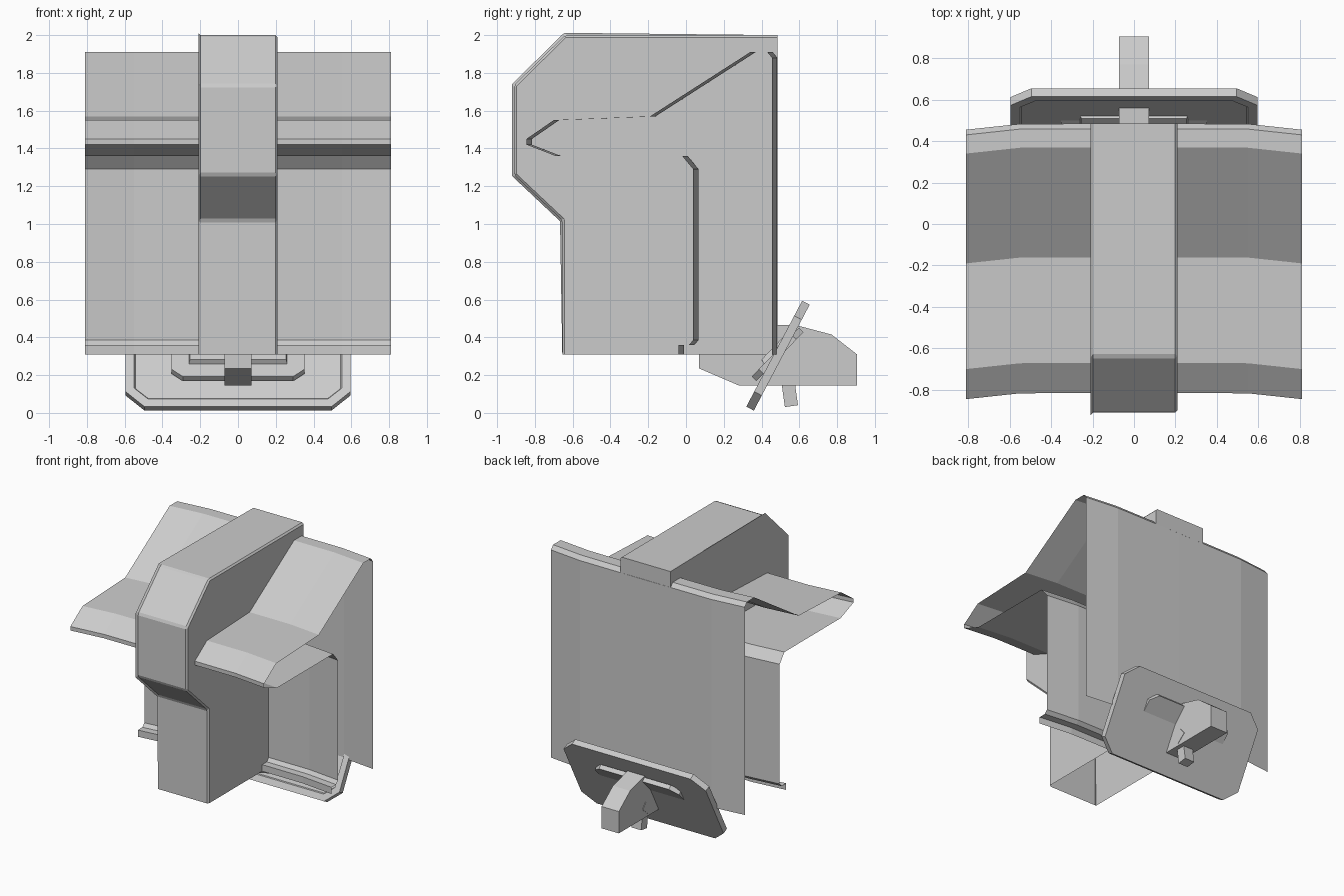
import bpy, bmesh
from math import radians

if "Cube" in bpy.data.objects:
    bpy.data.objects.remove(bpy.data.objects["Cube"])


def finish(name, bm):
    bmesh.ops.recalc_face_normals(bm, faces=bm.faces)
    mesh = bpy.data.meshes.new(name)
    bm.to_mesh(mesh)
    bm.free()
    obj = bpy.data.objects.new(name, mesh)
    bpy.context.collection.objects.link(obj)
    return obj


def sweep(name, profile, stations, closed=False, caps=False):
    """Sweep a (y, z) profile across x; stations are (x, y offset)."""
    bm = bmesh.new()
    rows = [[bm.verts.new((x, y + dy, z)) for y, z in profile] for x, dy in stations]
    n = len(profile)
    for a, b in zip(rows, rows[1:]):
        for i in range(n if closed else n - 1):
            j = (i + 1) % n
            bm.faces.new((a[i], a[j], b[j], b[i]))
    if caps:
        bm.faces.new(rows[0])
        bm.faces.new(rows[-1])
    return bm


def octagon_plate(name, hx, hy, chamfer, thick, centre, angle, inset, step):
    """Chamfered plate with a stepped inset on its front face."""
    bm = bmesh.new()
    cx, cy = hx - chamfer, hy - chamfer * 0.9
    pts = [(hx, -cy), (hx, cy), (cx, hy), (-cx, hy),
           (-hx, cy), (-hx, -cy), (-cx, -hy), (cx, -hy)]
    low = [bm.verts.new((x, y, -thick / 2)) for x, y in pts]
    top = [bm.verts.new((x, y, thick / 2)) for x, y in pts]
    bm.faces.new(low[::-1])
    front = bm.faces.new(top)
    for i in range(8):
        j = (i + 1) % 8
        bm.faces.new((low[i], low[j], top[j], top[i]))
    bm.normal_update()
    bmesh.ops.inset_region(bm, faces=[front], thickness=inset)
    bmesh.ops.inset_region(bm, faces=[front], thickness=0.008, depth=step)
    obj = finish(name, bm)
    obj.location = (0, *centre)
    obj.rotation_euler.x = radians(angle)
    return obj


def box(name, size, centre, angle):
    bm = bmesh.new()
    bmesh.ops.create_cube(bm, size=1)
    bmesh.ops.scale(bm, vec=size, verts=bm.verts)
    obj = finish(name, bm)
    obj.location = centre
    obj.rotation_euler.x = radians(angle)
    return obj


# Thin wrapped shell, open at both sides and underneath
shell = [(0.485, 0.31), (0.485, 1.88), (0.46, 1.91), (0.37, 1.91), (-0.16, 1.57),
         (-0.67, 1.55), (-0.815, 1.45), (-0.815, 1.42), (-0.66, 1.36), (0.01, 1.36),
         (0.068, 1.29), (0.068, 0.385), (0.045, 0.36), (-0.01, 0.36), (-0.01, 0.31)]
bend = [(-0.81, -0.03), (-0.55, -0.002), (0, 0), (0.55, -0.002), (0.81, -0.03)]
finish("bent_shell", sweep("bent_shell", shell, bend))

# Hollow central rib, open at the bottom, with bevelled edges
rib = [(-0.655, 0.31), (-0.655, 1.02), (-0.91, 1.26), (-0.91, 1.735),
       (-0.64, 2.0), (0.484, 2.0), (0.484, 0.31)]
bm = sweep("centre_rib", rib, [(-0.21, 0), (0.21, 0)], closed=True, caps=True)
bottom = [f for f in bm.faces if all(v.co.z < 0.32 for v in f.verts)]
bmesh.ops.delete(bm, geom=bottom, context='FACES')
edges = [e for e in bm.edges if len(e.link_faces) == 2
         and not (e.verts[0].co.y > 0.4 and e.verts[1].co.y > 0.4)]
bmesh.ops.bevel(bm, geom=edges, offset=0.012, segments=1, affect='EDGES')
finish("centre_rib", bm)

# Narrow fin running through the foot plate
fin = [(0.07, 0.31), (0.07, 0.235), (0.28, 0.145), (0.905, 0.145),
       (0.905, 0.31), (0.77, 0.415), (0.58, 0.465), (0.07, 0.465)]
finish("fin", sweep("fin", fin, [(-0.072, 0), (0.072, 0)], closed=True, caps=True))

# Tilted foot plate and the smaller plate piercing it
octagon_plate("foot_plate", 0.595, 0.317, 0.1, 0.045, (0.487, 0.303), 62.2, 0.05, -0.012)
octagon_plate("inner_plate", 0.352, 0.18, 0.06, 0.034, (0.485, 0.31), 46, 0.1, 0.025)

# Small leg and cross pin under the fin
box("leg", (0.08, 0.07, 0.19), (0, 0.545, 0.13), 8)
box("cross_pin", (0.15, 0.09, 0.06), (0, 0.57, 0.21), 40)
